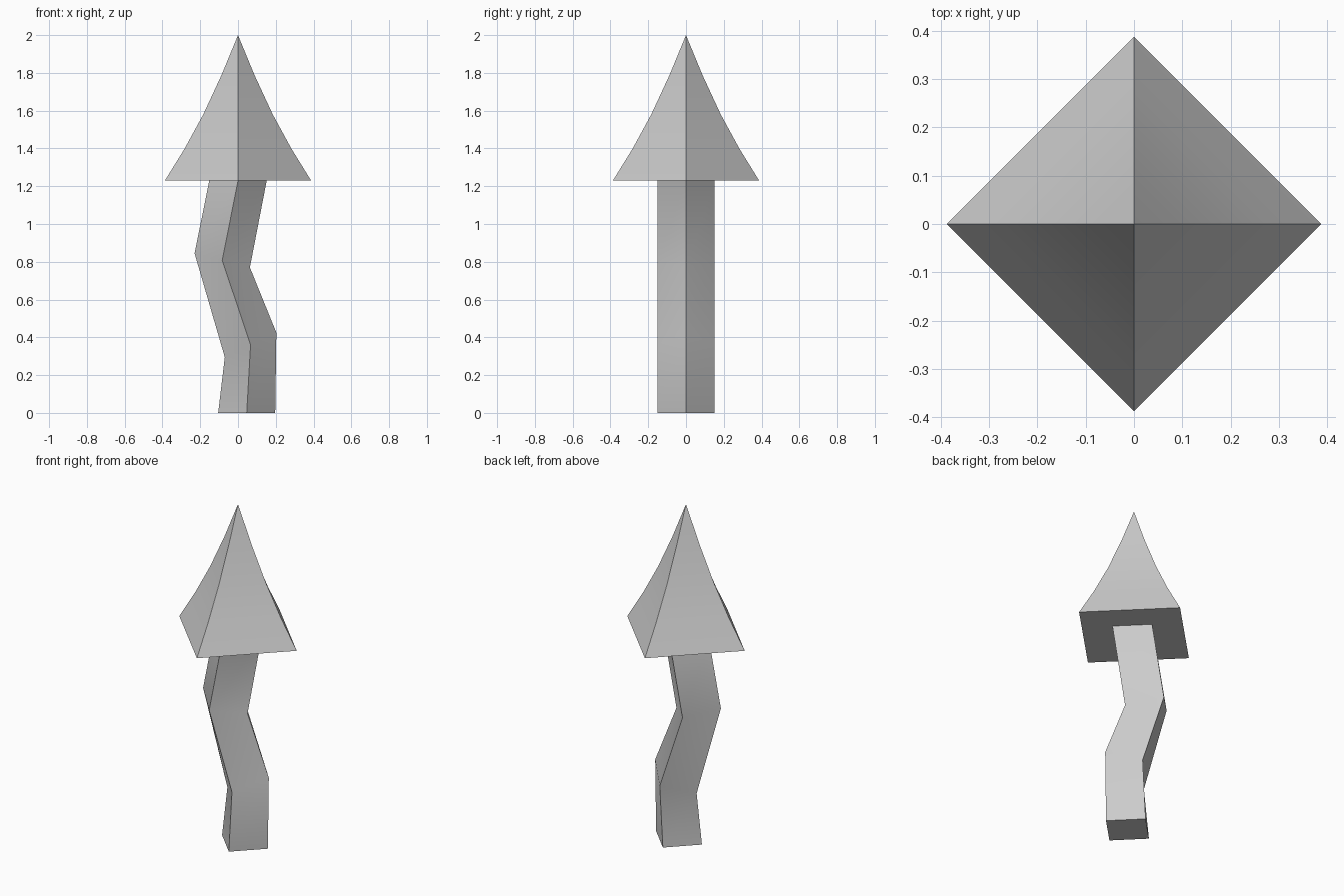
import bpy, bmesh, math

if "Cube" in bpy.data.objects:
    bpy.data.objects.remove(bpy.data.objects["Cube"])


def loft(name, rings, tip=None):
    """Skin a list of four-point rings; cap the bottom, close the top with a cap or a tip."""
    bm = bmesh.new()
    loops = [[bm.verts.new(p) for p in ring] for ring in rings]
    bm.faces.new(loops[0][::-1])
    for a, b in zip(loops, loops[1:]):
        for i in range(4):
            j = (i + 1) % 4
            bm.faces.new((a[i], a[j], b[j], b[i]))
    top = loops[-1]
    if tip:
        apex = bm.verts.new(tip)
        for i in range(4):
            bm.faces.new((top[i], top[(i + 1) % 4], apex))
    else:
        bm.faces.new(top)
    bmesh.ops.recalc_face_normals(bm, faces=bm.faces)
    mesh = bpy.data.meshes.new(name)
    bm.to_mesh(mesh)
    bm.free()
    obj = bpy.data.objects.new(name, mesh)
    bpy.context.collection.objects.link(obj)
    bpy.ops.object.select_all(action='DESELECT')
    obj.select_set(True)
    bpy.context.view_layer.objects.active = obj
    bpy.ops.object.shade_smooth_by_angle(angle=math.radians(40))
    return obj


def diamond(left, right, depth):
    """Diamond ring spanning two (x, z) corners, with front and back corners midway."""
    (lx, lz), (rx, rz) = left, right
    cx, cz = (lx + rx) / 2, (lz + rz) / 2
    return [(lx, 0, lz), (cx, -depth, cz), (rx, 0, rz), (cx, depth, cz)]


# Crooked stem: mitred bends in the x-z plane
stem_corners = [
    ((-0.105, 0.0), (0.197, 0.0)),
    ((-0.07, 0.295), (0.203, 0.425)),
    ((-0.23, 0.845), (0.063, 0.77)),
    ((-0.152, 1.23), (0.152, 1.23)),
]
loft("stem", [diamond(a, b, 0.152) for a, b in stem_corners])

# Pointed cap: four-sided spire with slightly concave flanks
cap_profile = [(0.387, 1.23), (0.282, 1.40), (0.184, 1.58), (0.088, 1.787)]
loft("cap", [diamond((-r, z), (r, z), r) for r, z in cap_profile], tip=(0, 0, 2))
